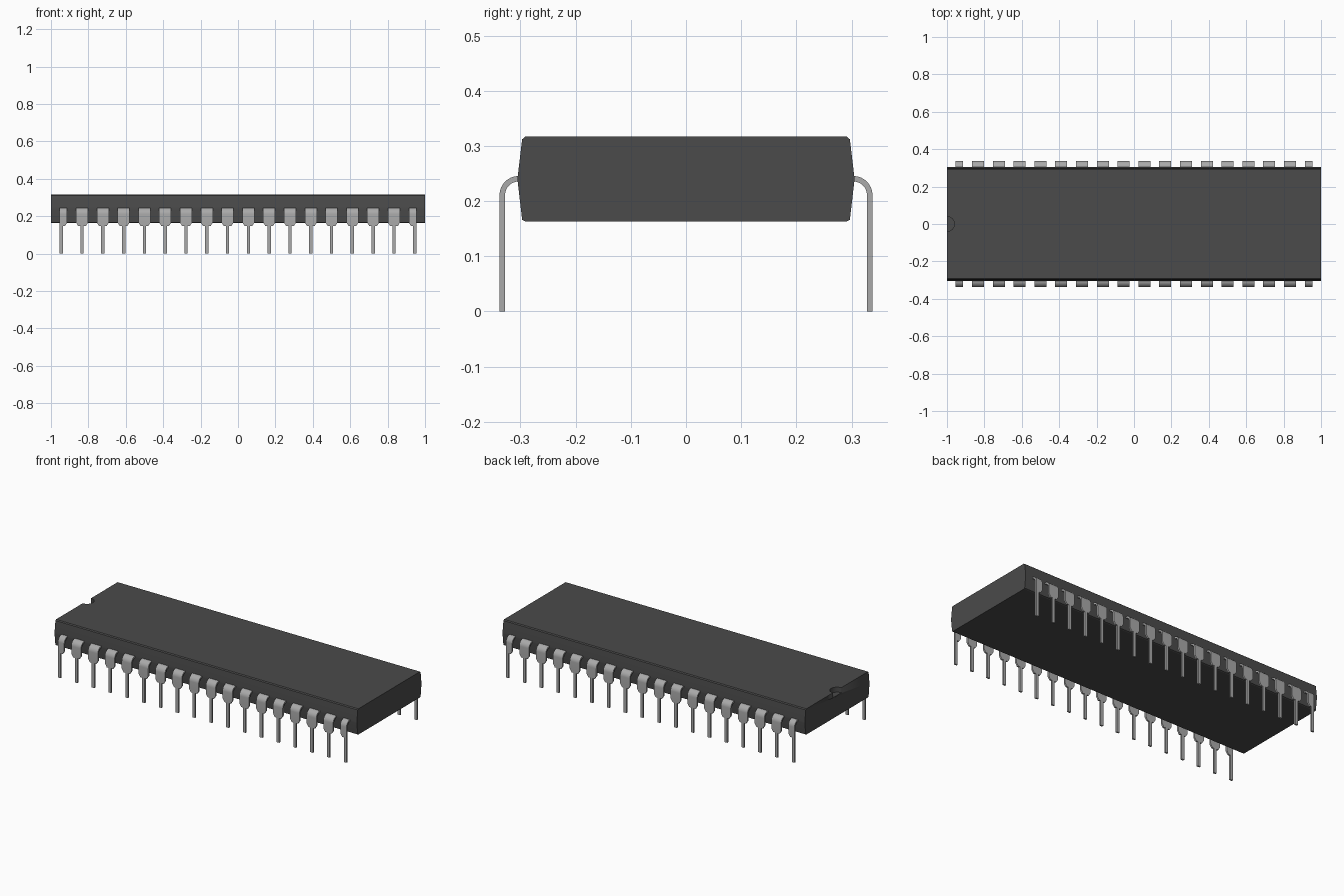
import bpy, bmesh, math

if "Cube" in bpy.data.objects:
    bpy.data.objects.remove(bpy.data.objects["Cube"], do_unlink=True)


def make_material(name, value):
    mat = bpy.data.materials.new(name)
    mat.use_nodes = True
    colour = (value, value, value, 1)
    mat.diffuse_color = colour
    mat.node_tree.nodes["Principled BSDF"].inputs["Base Color"].default_value = colour
    return mat


def loft(name, rings, mat):
    """Mesh through a run of equal-sided rings, capped at both ends."""
    bm = bmesh.new()
    loops = [[bm.verts.new(p) for p in ring] for ring in rings]
    n = len(loops[0])
    for a, b in zip(loops, loops[1:]):
        for i in range(n):
            j = (i + 1) % n
            bm.faces.new((a[i], a[j], b[j], b[i]))
    bm.faces.new(loops[0])
    bm.faces.new(loops[-1])
    bmesh.ops.recalc_face_normals(bm, faces=bm.faces)
    mesh = bpy.data.meshes.new(name)
    bm.to_mesh(mesh)
    bm.free()
    mesh.materials.append(mat)
    for poly in mesh.polygons:
        poly.use_smooth = True
    mesh.set_sharp_from_angle(angle=math.radians(25))
    return mesh


def add_object(name, mesh):
    obj = bpy.data.objects.new(name, mesh)
    bpy.context.collection.objects.link(obj)
    return obj


plastic = make_material("dark grey plastic", 0.07)
metal = make_material("grey metal", 0.4)

# Chip body: chamfered cross-section run along x
half = [(0.297, 0.166), (0.305, 0.235), (0.305, 0.245), (0.297, 0.312), (0.291, 0.317)]
half.insert(0, (0.291, 0.163))
section = half + [(-y, z) for y, z in reversed(half)]
body = add_object("chip_body", loft(
    "chip_body", [[(x, y, z) for y, z in section] for x in (-1, 1)], plastic))

# Half-round orientation notch in the top at the right-hand end
disc = [(-1 + 0.04 * math.cos(k * math.tau / 24), 0.04 * math.sin(k * math.tau / 24))
        for k in range(24)]
cutter = add_object("notch_cutter", loft(
    "notch_cutter", [[(x, y, z) for x, y in disc] for z in (0.287, 0.36)], plastic))
cut = body.modifiers.new("notch", 'BOOLEAN')
cut.operation = 'DIFFERENCE'
cut.object = cutter
cut.solver = 'EXACT'
bpy.context.view_layer.objects.active = body
bpy.ops.object.modifier_apply(modifier=cut.name)
bpy.data.objects.remove(cutter, do_unlink=True)

# Pin sizes
PINS, PITCH = 18, 0.1112
LEG, HEAD = 0.0088, 0.032          # half widths
OUTER, INNER = 0.0345, 0.0245      # bend radii
BEND_Y, BEND_Z = 0.3035, 0.211


def pin_mesh(name, left, right):
    """Flat pin: out of the body, round the bend, then narrowing to a leg."""
    def ring(outer, inner, a, b):
        return [(a, *outer), (b, *outer), (b, *inner), (a, *inner)]

    rings = [ring((-0.29, BEND_Z + OUTER), (-0.29, BEND_Z + INNER), left, right)]
    for k in range(9):
        t = k / 8 * math.pi / 2
        pts = [(-BEND_Y - r * math.sin(t), BEND_Z + r * math.cos(t))
               for r in (OUTER, INNER)]
        rings.append(ring(*pts, left, right))
    taper = 0.012
    stations = [(0.166, left, right),
                (0.147, min(left + taper, -LEG), max(right - taper, LEG)),
                (0.147, -LEG, LEG), (0, -LEG, LEG)]
    for z, a, b in stations:
        rings.append(ring((-BEND_Y - OUTER, z), (-BEND_Y - INNER, z), a, b))
    return loft(name, rings, metal)


middle_pin = pin_mesh("middle_pin", -HEAD, HEAD)
first_pin = pin_mesh("first_pin", -LEG, HEAD)   # end pins have no outer shoulder
last_pin = pin_mesh("last_pin", -HEAD, LEG)

# Two rows of pins; the back row is the front row turned half way round
for i in range(PINS):
    mesh = first_pin if i == 0 else last_pin if i == PINS - 1 else middle_pin
    x = (i - (PINS - 1) / 2) * PITCH
    add_object(f"front_pin_{i + 1}", mesh).location.x = x
    back = add_object(f"back_pin_{i + 1}", mesh)
    back.location.x = -x
    back.rotation_euler.z = math.pi
